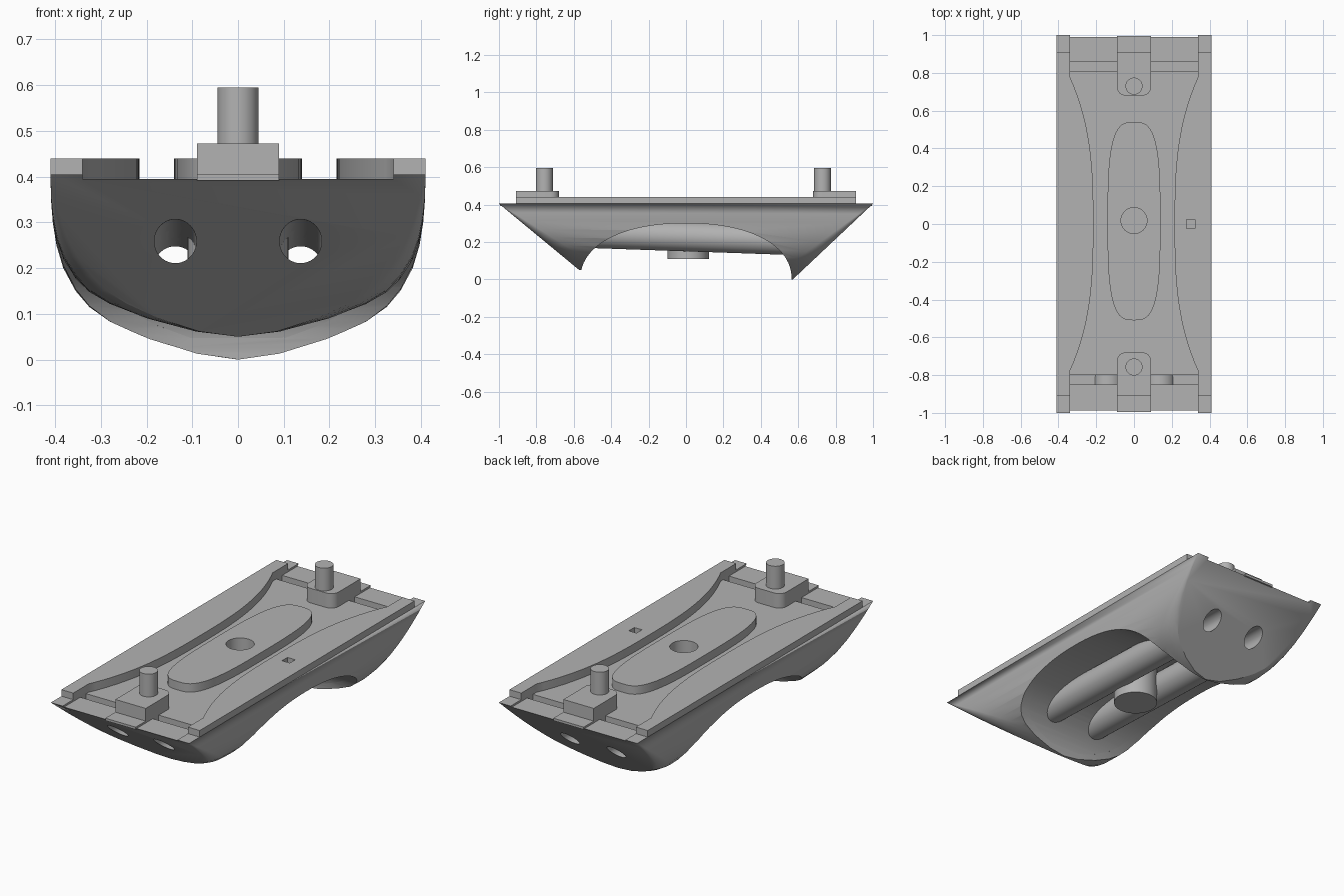
import bpy, bmesh, math
from mathutils import Vector

scene = bpy.context.scene
if "Cube" in scene.objects:
    bpy.data.objects.remove(scene.objects["Cube"], do_unlink=True)

grey = bpy.data.materials.new("plain_grey")
grey.use_nodes = True
COLOUR = (0.45, 0.45, 0.45, 1)
grey.diffuse_color = COLOUR
for node in grey.node_tree.nodes:
    if node.type == 'BSDF_PRINCIPLED':
        node.inputs["Base Color"].default_value = COLOUR

TOP = 0.405      # hull rim height
DECK = 0.395     # recessed deck height
RAIL = 0.44      # rail and island height


def finish(name, bm):
    bmesh.ops.recalc_face_normals(bm, faces=bm.faces)
    mesh = bpy.data.meshes.new(name)
    bm.to_mesh(mesh)
    bm.free()
    obj = bpy.data.objects.new(name, mesh)
    mesh.materials.append(grey)
    scene.collection.objects.link(obj)
    return obj


def loft(name, rings):
    """Skin closed rings and cap both ends."""
    bm = bmesh.new()
    rows = [[bm.verts.new(p) for p in ring] for ring in rings]
    for a, b in zip(rows, rows[1:]):
        for i in range(len(a)):
            j = (i + 1) % len(a)
            bm.faces.new((a[i], a[j], b[j], b[i]))
    bm.faces.new(rows[0])
    bm.faces.new(rows[-1])
    return finish(name, bm)


def prism(name, outline, lo, hi, axis='z'):
    place = (lambda u, v, w: (u, v, w)) if axis == 'z' else (lambda u, v, w: (w, u, v))
    return loft(name, [[place(u, v, w) for u, v in outline] for w in (lo, hi)])


def box(name, x0, x1, y0, y1, z0, z1):
    return prism(name, [(x0, y0), (x1, y0), (x1, y1), (x0, y1)], z0, z1)


def rod(name, start, end, radius, sides=40):
    start, end = Vector(start), Vector(end)
    turn = (end - start).to_track_quat('Z', 'Y')
    angles = [math.tau * i / sides for i in range(sides)]
    circle = [turn @ Vector((radius * math.cos(a), radius * math.sin(a), 0)) for a in angles]
    return loft(name, [[p + c for c in circle] for p in (start, end)])


def boolean(obj, cutter, operation='DIFFERENCE'):
    mod = obj.modifiers.new("cut", 'BOOLEAN')
    mod.operation, mod.object, mod.solver = operation, cutter, 'EXACT'
    bpy.context.view_layer.objects.active = obj
    bpy.ops.object.modifier_apply(modifier=mod.name)


def power(value, p):
    return math.copysign(abs(value) ** p, value)


def superellipse(a, b, n, start, stop, count, centre=(0, 0)):
    pts = []
    for i in range(count):
        t = start + (stop - start) * i / (count - 1)
        pts.append((centre[0] + a * power(math.cos(t), 2 / n),
                    centre[1] + b * power(math.sin(t), 2 / n)))
    return pts


# Hull: U section swept between two sloping end planes, corners rounded in
HALF = [(0.41, TOP), (0.409, 0.35), (0.405, 0.3), (0.397, 0.25), (0.382, 0.2),
        (0.355, 0.15), (0.325, 0.115), (0.28, 0.083), (0.2, 0.045), (0.1, 0.013), (0, 0)]
SECTION = HALF + [(-x, z) for x, z in HALF[-2::-1]]


def front_y(z):
    return -1 + (TOP - z) * 1.21


def back_y(z):
    return 1 - (TOP - z) * 1.06


def hull_ring(step, taper, back):
    ring = []
    for x, z in SECTION:
        depth = (TOP - z) / TOP
        x *= 1 - 0.16 * taper * depth
        if back:
            y = back_y(z) - step * depth
        else:
            z += 0.05 * depth
            y = front_y(z) + step * depth
        ring.append((x, y, z))
    return ring


FILLET = [(0, 1), (0.02, 0.62), (0.05, 0.3), (0.09, 0.08), (0.13, 0)]
hull = loft("hull", [hull_ring(s, t, False) for s, t in FILLET] +
            [hull_ring(s, t, True) for s, t in reversed(FILLET)])


def cavity_ring(back):
    ring = []
    for x, z in SECTION:
        z = min(z + 0.03, 0.36)
        if back:
            y = min(back_y(z) - 0.06, 0.67)
        else:
            z += 0.05 * (TOP - z) / TOP
            y = max(front_y(z) + 0.06, -0.67)
        ring.append((x * 0.91, y, z))
    return ring


cutters = []


def cut(cutter, *targets):
    cutters.append(cutter)
    cutter.hide_render = True
    for obj in targets:
        boolean(obj, cutter)


def bore_z(y):
    return 0.257 - 0.0345 * (y + 0.77)


# Two inner tubes, trimmed to the hull ends
tubes = []
for side, x in (("right", -0.137), ("left", 0.137)):
    tube = rod(side + "_tube", (x, -0.97, bore_z(-0.97)), (x, 0.97, bore_z(0.97)), 0.08)
    boolean(tube, hull, 'INTERSECT')
    for v in tube.data.vertices:
        v.co.y *= 0.992
    tubes.append((tube, x))

# Hollow underside and side arches
cut(loft("cavity_cutter", [cavity_ring(False), cavity_ring(True)]), hull)
arch = superellipse(0.565, 0.3, 2.2, 0, math.pi, 49)
cut(prism("arch_cutter", [(0.565, -0.2)] + arch + [(-0.565, -0.2)], -0.6, 0.6, 'x'), hull)

# Bores through the ends and the tubes
for tube, x in tubes:
    cut(rod("bore_cutter", (x, -1.2, bore_z(-1.2)), (x, 1.2, bore_z(1.2)), 0.046), hull, tube)

# Recessed deck with a waisted outline
waist = []
for i in range(41):
    y = 0.78 * (i / 20 - 1)
    waist.append((0.215 + 0.125 * (abs(y) / 0.78) ** 2.85, y))
edge = [(0.34, -1.1)] + waist + [(0.34, 1.1)]
cut(prism("deck_cutter", edge + [(-x, y) for x, y in reversed(edge)], DECK, 0.5), hull)

# Cross grooves
for y0, y1 in ((-0.85, -0.80), (0.81, 0.86)):
    cut(box("groove_cutter", -0.34, 0.34, y0, y1, 0.3, 0.5), hull)

# Side rails
rails = []
for side, s in (("right", -1), ("left", 1)):
    outline = [(0.41, 0.91), (0.41, -0.91), (0.34, -0.91)] + waist + [(0.34, 0.91)]
    rails.append(prism(side + "_rail", [(s * x, y) for x, y in outline], TOP, RAIL))
cut(box("square_hole_cutter", 0.277, 0.323, -0.023, 0.023, 0.38, 0.5), hull, rails[1])

# Centre island, post below it and blind hole
oval = superellipse(0.14, 0.525, 3.2, 0, math.tau, 65, (0, 0.015))[:-1]
island = prism("centre_island", oval, DECK - 0.01, RAIL)
post = rod("centre_post", (0, 0.012, 0.11), (0, 0.012, 0.38), 0.11, 48)
cut(rod("hole_cutter", (0, 0.018, 0.25), (0, 0.018, 0.6), 0.069), hull, island, post, *[t for t, _ in tubes])

# End blocks with tabs and pins
for end, s, pin_y in (("front", -1, -0.757), ("back", 1, 0.73)):
    corner = []
    for i in range(9):
        a = math.pi / 2 * i / 8
        corner.append((0.045 + 0.045 * math.cos(a), s * (0.725 - 0.045 * math.sin(a))))
    half = [(0.09, s * 0.91)] + corner
    prism(end + "_block", half + [(-x, y) for x, y in reversed(half)], 0.35, 0.473)
    box(end + "_tab", -0.09, 0.09, min(s * 0.9, s * 0.995), max(s * 0.9, s * 0.995), DECK - 0.003, TOP)
    rod(end + "_pin", (0, pin_y, 0.46), (0, pin_y, 0.595), 0.045)

# Clean up cutters, then shade curved surfaces smooth
for c in cutters:
    bpy.data.objects.remove(c, do_unlink=True)
for obj in scene.objects:
    obj.select_set(obj.type == 'MESH')
bpy.context.view_layer.objects.active = hull
bpy.ops.object.shade_smooth_by_angle(angle=math.radians(28))
